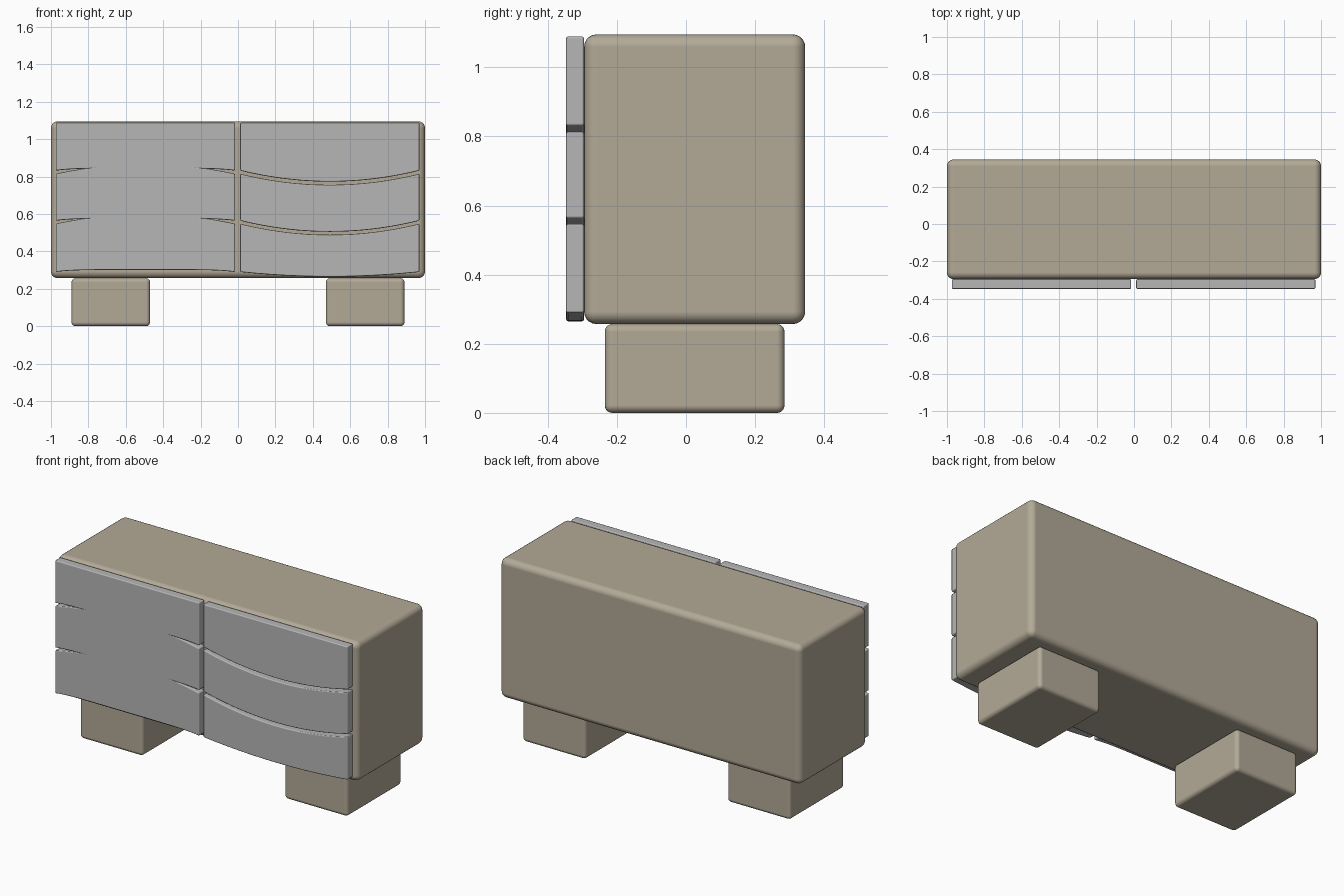
import bpy

if "Cube" in bpy.data.objects:
    bpy.data.objects.remove(bpy.data.objects["Cube"], do_unlink=True)


def make_material(name, rgb):
    mat = bpy.data.materials.new(name)
    mat.use_nodes = True
    color = (*rgb, 1)
    mat.diffuse_color = color
    mat.node_tree.nodes["Principled BSDF"].inputs["Base Color"].default_value = color
    return mat


taupe = make_material("taupe wood", (0.45, 0.40, 0.31))
grey = make_material("grey lacquer", (0.47, 0.47, 0.47))


def finish(obj, mat, radius, segments):
    """Colour, smooth and round the edges of a part."""
    obj.data.materials.append(mat)
    obj.data.polygons.foreach_set("use_smooth", [True] * len(obj.data.polygons))
    bevel = obj.modifiers.new("rounded edges", "BEVEL")
    bevel.width = radius
    bevel.segments = segments
    bevel.limit_method = "ANGLE"
    bevel.harden_normals = True


def rounded_box(name, low, high, radius):
    center = [(a + b) / 2 for a, b in zip(low, high)]
    bpy.ops.mesh.primitive_cube_add(size=1, location=center)
    obj = bpy.context.object
    obj.name = name
    # Scale the mesh itself so the rounding stays even
    for v in obj.data.vertices:
        for i in range(3):
            v.co[i] *= high[i] - low[i]
    finish(obj, taupe, radius, 5)


def drawer_front(name, x0, x1, bottom, top):
    """Extruded plate between two edge curves, each a function of u in -1..1."""
    steps = 32
    us = [2 * i / steps - 1 for i in range(steps + 1)]
    xs = [x0 + (x1 - x0) * (u + 1) / 2 for u in us]
    outline = [(x, bottom(u)) for x, u in zip(xs, us)]
    if top(0) == top(1):
        outline += [(x1, top(1)), (x0, top(-1))]
    else:
        outline += [(x, top(u)) for x, u in zip(xs[::-1], us[::-1])]
    n = len(outline)
    verts = [(x, y, z) for y in (-0.347, -0.295) for x, z in outline]
    faces = [list(range(n)), list(range(2 * n - 1, n - 1, -1))]
    faces += [[(i + 1) % n, i, i + n, (i + 1) % n + n] for i in range(n)]
    mesh = bpy.data.meshes.new(name)
    mesh.from_pydata(verts, [], faces)
    obj = bpy.data.objects.new(name, mesh)
    bpy.context.collection.objects.link(obj)
    finish(obj, grey, 0.006, 2)


def edge(z, rise, power=2):
    return lambda u: z + rise * (1 - abs(u) ** power)


# Cabinet body and block feet
rounded_box("cabinet_body", (-1, -0.295, 0.257), (1, 0.345, 1.095), 0.036)
for side, x in (("right", -0.68), ("left", 0.68)):
    rounded_box(side + "_foot", (x - 0.21, -0.235, 0), (x + 0.21, 0.285, 0.257), 0.022)

# Drawer fronts: sagging seams on the left, arched overlapping tops on the right
rows = (("top", 0.832, 1.089), ("middle", 0.564, 0.815), ("bottom", 0.29, 0.548))
for row, low, high in rows:
    flat = row == "top"
    drawer_front("left_" + row + "_drawer", 0.012, 0.97,
                 edge(low, -0.025 if row == "bottom" else -0.059),
                 edge(high, 0 if flat else -0.059))
    drawer_front("right_" + row + "_drawer", -0.974, -0.016,
                 edge(low, 0.011, 6),
                 edge(high, 0 if flat else 0.052))
